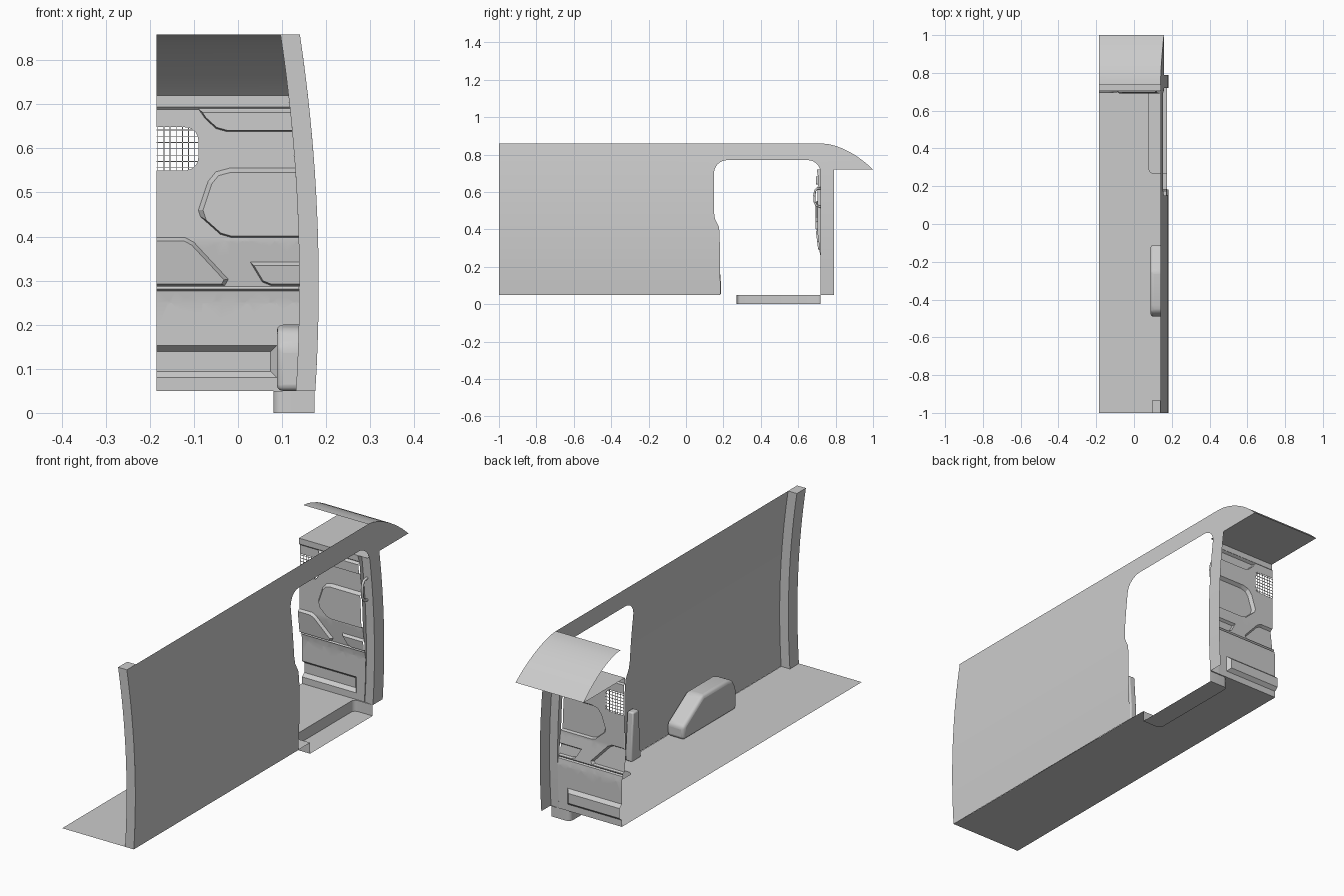
import bpy, bmesh, math
from mathutils import Vector

if "Cube" in bpy.data.objects:
    bpy.data.objects.remove(bpy.data.objects["Cube"])

X0 = -0.185                                   # cut plane of the half van
outer = lambda z: 0.183 - 0.132 * (z - 0.29) ** 2
inner = lambda z: outer(z) - 0.044
steps = lambda a, b, n: [a + (b - a) * i / n for i in range(n + 1)]


def finish(bm, name):
    bmesh.ops.recalc_face_normals(bm, faces=bm.faces[:])
    me = bpy.data.meshes.new(name)
    bm.to_mesh(me)
    bm.free()
    ob = bpy.data.objects.new(name, me)
    bpy.context.collection.objects.link(ob)
    return ob


def polygon(pts):
    bm = bmesh.new()
    bm.faces.new([bm.verts.new(p) for p in pts])
    bm.normal_update()
    return bm


def cut(bm, co, no):
    bmesh.ops.bisect_plane(bm, geom=bm.verts[:] + bm.edges[:] + bm.faces[:],
                           dist=1e-5, plane_co=co, plane_no=no)


def strip(name, rows):
    """Sheet lofted through rows of points."""
    bm = bmesh.new()
    vs = [[bm.verts.new(p) for p in r] for r in rows]
    for a, b in zip(vs, vs[1:]):
        for i in range(len(a) - 1):
            bm.faces.new((a[i], a[i + 1], b[i + 1], b[i]))
    return finish(bm, name)


def arc(cx, cy, r, a0, a1, n=8):
    return [(cx + r * math.cos(math.radians(a)), cy + r * math.sin(math.radians(a)))
            for a in steps(a0, a1, n)]


def prism(name, pts, x0, x1, bevel=0.0):
    """Extrude a (y, z) profile along x."""
    bm = polygon([(x0, y, z) for y, z in pts])
    r = bmesh.ops.extrude_face_region(bm, geom=bm.faces[:])
    for v in r['geom']:
        if isinstance(v, bmesh.types.BMVert):
            v.co.x = x1
    ob = finish(bm, name)
    if bevel:
        m = ob.modifiers.new("round", 'BEVEL')
        m.width, m.segments = bevel, 3
    return ob


# Side wall with door opening, bowed outwards
roof_arc = [(0.735, 0.858), (0.765, 0.855), (0.80, 0.846), (0.84, 0.831), (0.88, 0.811),
            (0.92, 0.786), (0.96, 0.756), (1.0, 0.72)]
outline = ([(-1, 0.05), (-1, 0.858)] + roof_arc + [(0.79, 0.72), (0.79, 0.05), (0.72, 0.05)]
           + arc(0.65, 0.70, 0.07, 0, 90) + arc(0.22, 0.70, 0.07, 90, 180)
           + [(0.15, 0.49), (0.155, 0.455), (0.175, 0.415), (0.18, 0.38), (0.183, 0.05)])
bm = polygon([(0, y, z) for y, z in outline])
bmesh.ops.triangulate(bm, faces=bm.faces[:])
for z in steps(0.05, 0.858, 24)[1:-1]:
    cut(bm, (0, 0, z), (0, 0, 1))
for v in bm.verts:
    v.co.x = outer(v.co.z)
finish(bm, "side_wall")

# Rear pillar
bm = bmesh.new()
rings = [[bm.verts.new(p) for p in ((inner(z), -1, z), (outer(z), -1, z),
                                    (outer(z), -0.935, z), (inner(z), -0.935, z))]
         for z in steps(0.05, 0.858, 20)]
for a, b in zip(rings, rings[1:]):
    for i in (0, 2, 3):
        j = (i + 1) % 4
        bm.faces.new((a[i], a[j], b[j], b[i]))
bm.faces.new(rings[-1])
bm.faces.new(rings[0])
finish(bm, "rear_pillar")

# Cab roof and the shelf under it
strip("cab_roof", [[(X0, y, z), (outer(z), y, z)] for y, z in roof_arc])
strip("overhead_shelf", [[(X0, y, 0.72), (outer(0.72), y, 0.72)] for y in (0.703, 1.0)])

# Bulkhead: folded sheet with raised panels and a window notch
FOLDS = [(0.05, 0.725), (0.25, 0.725), (0.277, 0.721), (0.281, 0.714), (0.287, 0.719),
         (0.39, 0.706), (0.688, 0.709), (0.694, 0.703), (0.72, 0.703)]


def fold(z):
    for (a, ya), (b, yb) in zip(FOLDS, FOLDS[1:]):
        if z <= b:
            return ya + (yb - ya) * (z - a) / (b - a)
    return FOLDS[-1][1]


PANELS = [  # depth, draft width, convex (x, z) outline
    (0.013, 0.008, [(-0.09, 0.69), (-0.075, 0.668), (-0.05, 0.645), (-0.025, 0.638),
                    (0.2, 0.638), (0.2, 0.69)]),
    (0.015, 0.010, [(-0.09, 0.46), (-0.068, 0.525), (-0.05, 0.547), (-0.02, 0.555),
                    (0.25, 0.555), (0.25, 0.398), (-0.015, 0.398), (-0.04, 0.405), (-0.085, 0.445)]),
    (0.012, 0.008, [(-0.3, 0.398), (-0.12, 0.398), (-0.10, 0.387), (-0.022, 0.303),
                    (-0.03, 0.289), (-0.3, 0.289)]),
    (0.012, 0.008, [(0.028, 0.342), (0.25, 0.342), (0.25, 0.289), (0.075, 0.289), (0.055, 0.297)]),
    (-0.016, 0.014, [(-0.3, 0.08), (0.088, 0.08), (0.088, 0.153), (-0.3, 0.153)]),
]
shape = ([(X0, 0.05)] + [(inner(z), z) for z in steps(0.05, 0.72, 16)] + [(X0, 0.72), (X0, 0.648)]
         + arc(-0.12, 0.618, 0.03, 90, 0) + arc(-0.12, 0.58, 0.03, 0, -90) + [(X0, 0.55)])
bm = polygon([(x, 0, z) for x, z in shape])
bmesh.ops.triangulate(bm, faces=bm.faces[:])
for z, _ in FOLDS[1:-1]:
    cut(bm, (0, 0, z), (0, 0, 1))
planes = []
for depth, draft, pts in PANELS:
    P = [Vector((x, 0, z)) for x, z in pts]
    mid = sum(P, Vector()) / len(P)
    sides = []
    for a, b in zip(P, P[1:] + P[:1]):
        n = (b - a).cross(Vector((0, 1, 0))).normalized()
        n = n if n.dot(mid - a) > 0 else -n
        w = 0.003 if n.z > 0.5 and depth > 0 else draft   # steep lower edges
        sides.append((a, n / w))
        cut(bm, a, n)
        cut(bm, a + n * w, n)
    for i, (a, n) in enumerate(sides):         # mitre lines at the corners
        cut(bm, a, (n - sides[i - 1][1]).normalized())
    planes.append((depth, sides))
for v in bm.verts:
    y = fold(v.co.z)
    for depth, sides in planes:
        y -= depth * max(0, min(1, min((v.co - a).dot(n) for a, n in sides)))
    v.co.y = y
bmesh.ops.triangulate(bm, faces=bm.faces[:])
finish(bm, "bulkhead")

# Door jamb joining bulkhead to the front pillar
strip("door_jamb", [[(inner(z), fold(z) - 0.004, z), (inner(z), 0.725, z), (outer(z), 0.72, z)]
                    for z in steps(0.05, 0.72, 20)])

# Window grille
bm = bmesh.new()
bars = [(x, 0.599, 0.0018, 0.1) for x in steps(X0 + 0.003, -0.098, 6)]
bars += [(-0.138, z, 0.094, 0.0018) for z in steps(0.556, 0.642, 6)]
for x, z, w, h in bars:
    r = bmesh.ops.create_cube(bm, size=1)
    bmesh.ops.scale(bm, vec=(w, 0.002, h), verts=r['verts'])
    bmesh.ops.translate(bm, vec=(x, 0.710, z), verts=r['verts'])
finish(bm, "window_grille")

# Floor with step well
notch = ([(0.174, 0.27)] + arc(0.10, 0.29, 0.02, 270, 180, 5)
         + arc(0.10, 0.70, 0.02, 180, 90, 5) + [(0.174, 0.72)])
finish(polygon([(x, y, 0.05) for x, y in [(X0, -1), (0.175, -1)] + notch
                + [(0.174, 0.725), (X0, 0.725)]]), "floor")
strip("step_well_sides", [[(x, y, 0.05) for x, y in notch], [(x, y, 0) for x, y in notch]])
finish(polygon([(x, y, 0) for x, y in notch]), "step_well_tread")

# Wheel arch and door-edge trim
prism("wheel_arch", [(-0.11, 0.05), (-0.11, 0.11), (-0.25, 0.2), (-0.43, 0.2), (-0.465, 0.19),
                     (-0.49, 0.15), (-0.49, 0.05)], 0.088, 0.174, 0.014)
prism("door_edge_trim", [(0.12, 0.05), (0.135, 0.27), (0.175, 0.27), (0.186, 0.12),
                         (0.186, 0.05)], 0.142, 0.174, 0.006)

# Grab handle beside the door
cu = bpy.data.curves.new("grab_handle", 'CURVE')
cu.dimensions, cu.bevel_depth, cu.bevel_resolution = '3D', 0.006, 3
cu.use_fill_caps = True
sp = cu.splines.new('POLY')
path = [(0.72, 0.62), (0.70, 0.618), (0.69, 0.605), (0.686, 0.58), (0.688, 0.545),
        (0.698, 0.527), (0.72, 0.52)]
sp.points.add(len(path) - 1)
for p, (y, z) in zip(sp.points, path):
    p.co = (0.145, y, z, 1)
bpy.context.collection.objects.link(bpy.data.objects.new("grab_handle", cu))

# Smooth shading with sharp creases
for ob in bpy.context.scene.objects:
    if ob.type == 'MESH':
        ob.select_set(True)
        bpy.context.view_layer.objects.active = ob
bpy.ops.object.shade_smooth_by_angle(angle=math.radians(25))
